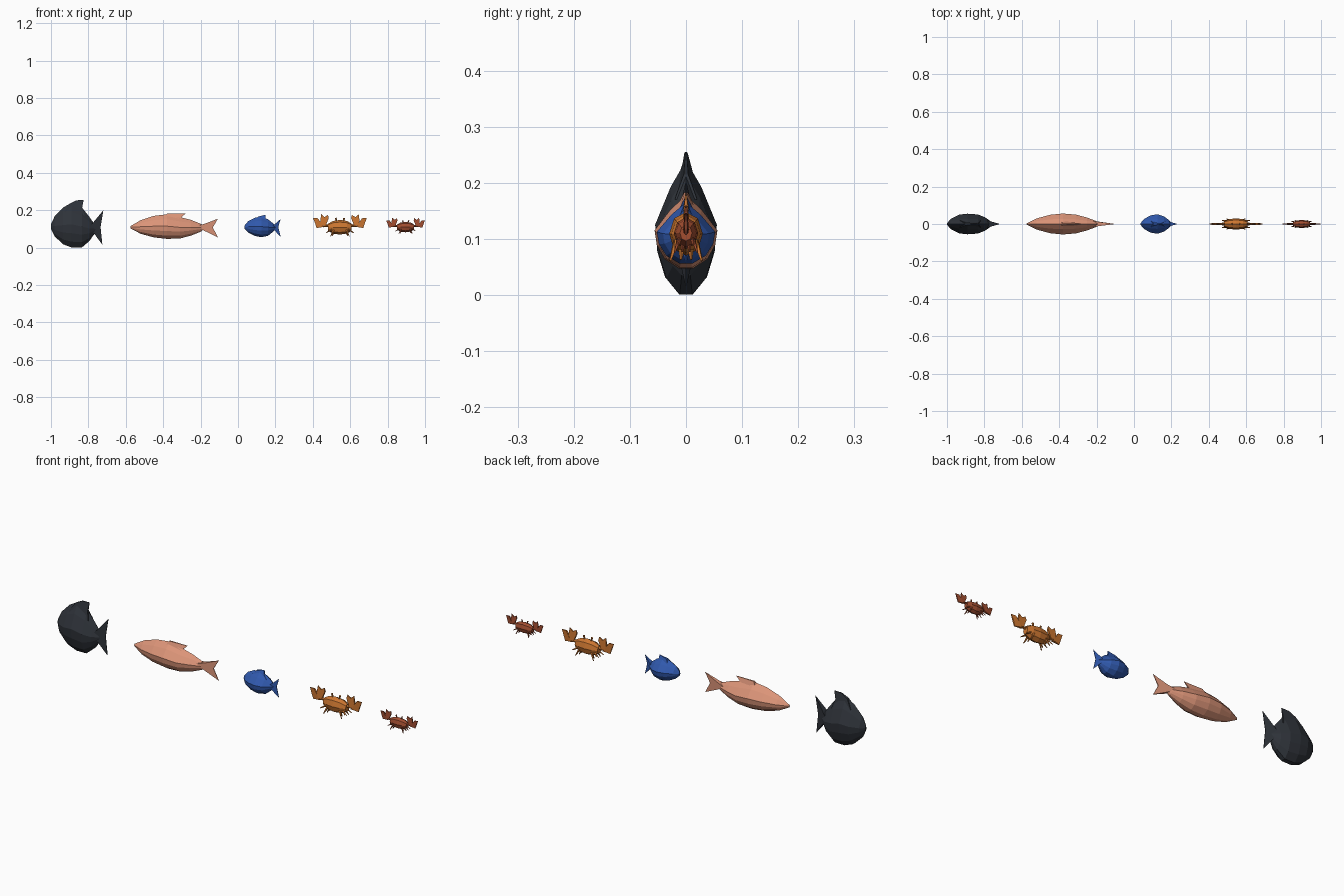
import bpy, bmesh
from mathutils import Vector, Matrix

if "Cube" in bpy.data.objects:
    bpy.data.objects.remove(bpy.data.objects["Cube"])


def material(name, rgb):
    m = bpy.data.materials.new(name)
    m.diffuse_color = (*rgb, 1)
    m.use_nodes = True
    m.node_tree.nodes["Principled BSDF"].inputs["Base Color"].default_value = m.diffuse_color
    return m


def finish(name, bm, mat):
    bmesh.ops.recalc_face_normals(bm, faces=bm.faces)
    me = bpy.data.meshes.new(name)
    bm.to_mesh(me)
    bm.free()
    me.materials.append(mat)
    ob = bpy.data.objects.new(name, me)
    bpy.context.collection.objects.link(ob)
    return ob


# Half cross-section of a fish: (width share, height share from bottom to top)
SECTION = [(.22, 0), (.68, .13), (.93, .32), (1, .52), (.5, .8), (0, 1)]


def fish_body(name, stations, mat):
    bm = bmesh.new()
    rings = []
    for x, top, bottom, w in stations:
        half = [(a * w, bottom + b * (top - bottom)) for a, b in SECTION]
        loop = half + [(-y, z) for y, z in reversed(half[:-1])]
        rings.append([bm.verts.new((x, y, z)) for y, z in loop])
    n = len(rings[0])
    for r, s in zip(rings, rings[1:]):
        for i in range(n):
            j = (i + 1) % n
            bm.faces.new((r[i], r[j], s[j], s[i]))
    bm.faces.new(rings[0])
    bm.faces.new(rings[-1])
    return finish(name, bm, mat)


def plate(bm, pts):
    """Wedge plate in the xz plane; each point is (x, z, half thickness)."""
    a = [bm.verts.new((x, -t, z)) for x, z, t in pts]
    b = [bm.verts.new((x, t, z)) for x, z, t in pts]
    bm.faces.new(a)
    bm.faces.new(b[::-1])
    for i in range(len(pts)):
        j = (i + 1) % len(pts)
        bm.faces.new((a[i], b[i], b[j], a[j]))


def fin(name, pts, mat):
    bm = bmesh.new()
    plate(bm, pts)
    return finish(name, bm, mat)


def spike(bm, p, q, r1, r2, sides=4):
    p, q = Vector(p), Vector(q)
    d = q - p
    m = Matrix.Translation((p + q) / 2) @ d.to_track_quat('Z', 'Y').to_matrix().to_4x4()
    bmesh.ops.create_cone(bm, cap_ends=True, segments=sides, radius1=r1,
                          radius2=r2, depth=d.length, matrix=m)


# Tall dark fish
dark = material("charcoal", (.028, .033, .042))
fish_body("tall_fish_body", [
    (-1, .125, .1, .004), (-.98, .168, .06, .027), (-.935, .215, .018, .05),
    (-.89, .24, .001, .055), (-.835, .215, .001, .051), (-.795, .165, .035, .035),
    (-.76, .115, .085, .01)], dark)
fin("tall_fish_dorsal_fin", [(-.93, .19, .02), (-.9, .235, .006), (-.865, .253, .003),
    (-.825, .255, .001), (-.833, .215, .004), (-.82, .17, .02)], dark)
fin("tall_fish_tail", [(-.795, .11, .022), (-.72, .2, .001), (-.735, .11, .001),
    (-.725, .016, .001)], dark)

# Long salmon-coloured fish
salmon = material("salmon", (.72, .3, .19))
fish_body("long_fish_body", [
    (-.575, .115, .103, .003), (-.52, .147, .074, .03), (-.45, .17, .055, .049),
    (-.38, .178, .047, .056), (-.31, .163, .049, .05), (-.25, .148, .065, .034),
    (-.2, .128, .085, .015), (-.18, .115, .1, .006)], salmon)
fin("long_fish_dorsal_fin", [(-.4, .15, .02), (-.38, .182, .004), (-.28, .183, .001),
    (-.31, .155, .004), (-.27, .14, .012)], salmon)
fin("long_fish_tail", [(-.225, .115, .018), (-.18, .127, .01), (-.107, .155, .001), (-.135, .108, .002),
    (-.107, .055, .001), (-.18, .09, .01)], salmon)

# Small blue fish
blue = material("blue", (.03, .1, .42))
fish_body("small_fish_body", [
    (.035, .118, .1, .005), (.055, .142, .08, .028), (.09, .16, .063, .046),
    (.125, .165, .056, .052), (.16, .152, .063, .041), (.185, .132, .083, .022),
    (.203, .115, .1, .006)], blue)
fin("small_fish_dorsal_fin", [(.085, .14, .02), (.105, .165, .006), (.147, .176, .001),
    (.147, .155, .005), (.17, .135, .014)], blue)
fin("small_fish_tail", [(.178, .11, .016), (.228, .153, .001), (.215, .11, .001),
    (.228, .058, .001)], blue)


def crab(name, cx, s, mat):
    place = Matrix.Translation((cx, 0, .113)) @ Matrix.Scale(s, 4)

    def add(part, bm):
        bmesh.ops.transform(bm, matrix=place, verts=bm.verts)
        finish(name + "_" + part, bm, mat)

    # Faceted shell
    bm = bmesh.new()
    bmesh.ops.create_uvsphere(bm, u_segments=8, v_segments=6, radius=1,
                              matrix=Matrix.Rotation(1.5708, 4, 'Y'))
    for v in bm.verts:
        v.co = (max(-.85, min(.85, v.co.x)) * .074, v.co.y * .03, v.co.z * .039 - .004)
    add("shell", bm)

    arms, claws, legs, eyes = (bmesh.new() for _ in range(4))
    for k in (-1, 1):
        # Arm, then a claw made of two flat pincers
        spike(arms, (k * .045, 0, .008), (k * .088, 0, .002), .008, .006)
        for pts in ([(.078, .0, .006), (.06, .045, .004), (.064, .062, .001), (.083, .05, .004),
                     (.1, .066, .001), (.105, .03, .005), (.098, .008, .006)],
                    [(.085, -.003, .006), (.1, .018, .006), (.118, .044, .004), (.144, .046, .001),
                     (.132, .015, .004), (.125, -.008, .002), (.1, -.004, .005)]):
            plate(claws, [(k * x, z, t) for x, z, t in pts])
        # Two leg pairs in front and behind
        for f in (-1, 1):
            spike(legs, (k * .04, f * .014, -.012), (k * .074, f * .019, -.034), .006, .002)
            spike(legs, (k * .033, f * .018, -.018), (k * .05, f * .028, -.052), .006, .002)
            spike(legs, (k * .03, f * .008, -.025), (k * .042, f * .009, -.05), .006, .002)
        # Eye stalk
        spike(eyes, (k * .017, 0, .025), (k * .023, 0, .046), .004, .005, 6)
    add("arms", arms)
    add("claws", claws)
    add("legs", legs)
    add("eyes", eyes)


crab("large_crab", .545, 1, material("orange", (.6, .18, .03)))
crab("small_crab", .896, .72, material("rust", (.36, .075, .03)))
